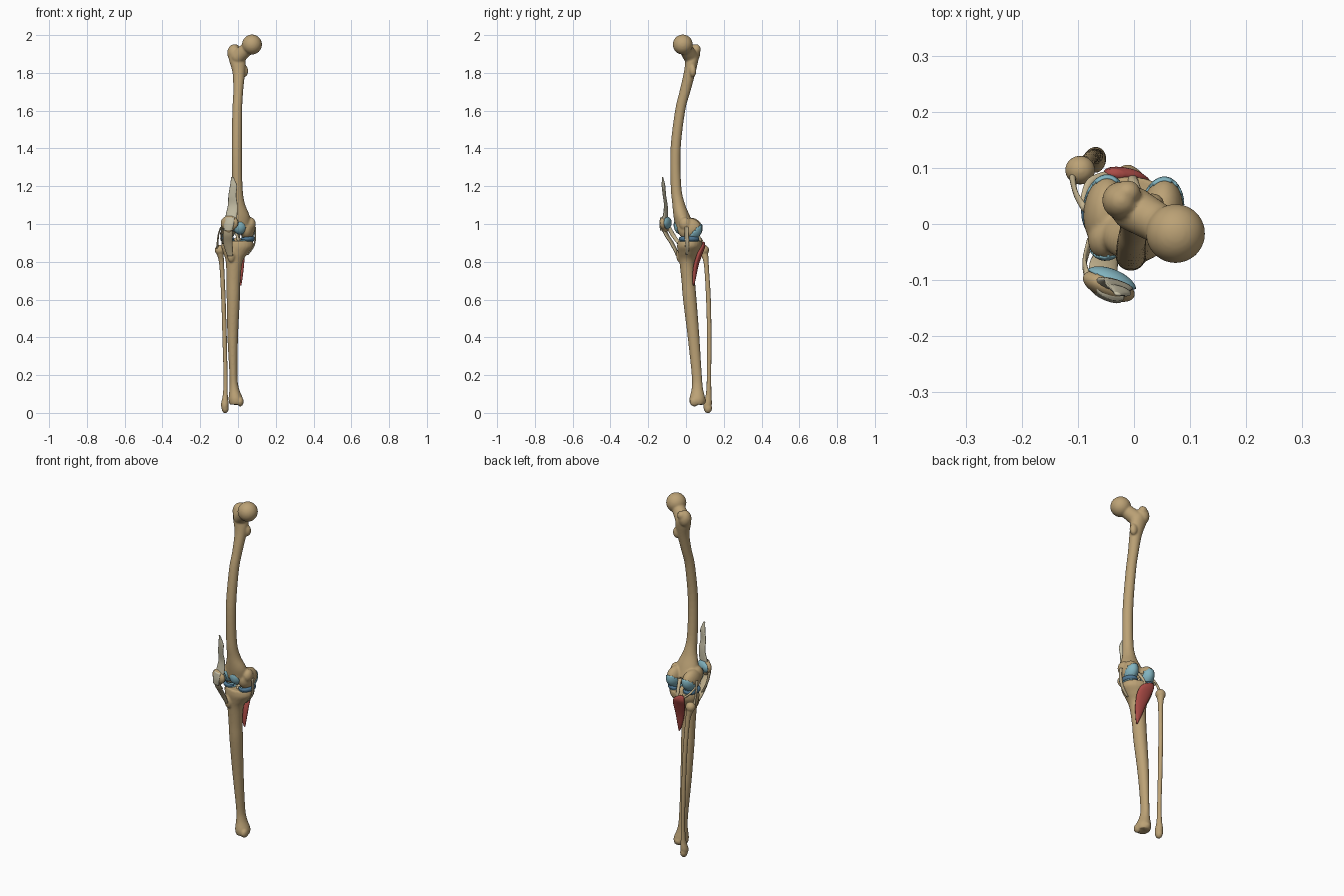
import bpy, bmesh, math
from mathutils import Vector, Matrix


def material(name, rgb):
    m = bpy.data.materials.new(name)
    m.diffuse_color = (*rgb, 1)
    return m


BONE = material("bone", (0.50, 0.36, 0.18))
CARTILAGE = material("cartilage", (0.22, 0.45, 0.52))
MENISCUS = material("meniscus", (0.08, 0.19, 0.30))
MUSCLE = material("muscle", (0.40, 0.07, 0.06))
LIGAMENT = material("ligament", (0.56, 0.46, 0.28))
TENDON = material("tendon", (0.56, 0.52, 0.38))


def finish(bm, name, mat, voxel=0, smooth=4):
    bmesh.ops.recalc_face_normals(bm, faces=bm.faces)
    me = bpy.data.meshes.new(name)
    bm.to_mesh(me)
    bm.free()
    me.materials.append(mat)
    for p in me.polygons:
        p.use_smooth = True
    ob = bpy.data.objects.new(name, me)
    bpy.context.collection.objects.link(ob)
    if voxel:
        r = ob.modifiers.new("fuse", 'REMESH')
        r.mode, r.voxel_size, r.use_smooth_shade = 'VOXEL', voxel, True
        s = ob.modifiers.new("soften", 'SMOOTH')
        s.factor, s.iterations = 0.5, smooth
    return ob


def spline(a, b, c, d, t):
    return [0.5 * (2*q + (r-p)*t + (2*p-5*q+4*r-s)*t*t + (3*q-p-3*r+s)*t**3)
            for p, q, r, s in zip(a, b, c, d)]


def loft(bm, rows, angle=0, seg=24, sub=5):
    """Horizontal elliptical rings (x, y, z, rx, ry) joined by a smooth curve."""
    n, rings = len(rows), []
    rot = Matrix.Rotation(math.radians(angle), 3, 'Z')
    for i in range(n - 1):
        for k in range(sub + (i == n - 2)):
            x, y, z, rx, ry = spline(rows[max(i-1, 0)], rows[i], rows[i+1],
                                     rows[min(i+2, n-1)], k / sub)
            rings.append([bm.verts.new(Vector((x, y, z)) + rot @ Vector(
                (rx*math.cos(2*math.pi*j/seg), ry*math.sin(2*math.pi*j/seg), 0)))
                for j in range(seg)])
    for a, b in zip(rings, rings[1:]):
        for j in range(seg):
            bm.faces.new((a[j], a[(j+1) % seg], b[(j+1) % seg], b[j]))
    bm.faces.new(rings[0])
    bm.faces.new(rings[-1])


def blob(bm, c, r, angle=0, tilt=0, seg=24):
    m = (Matrix.Translation(c) @ Matrix.Rotation(math.radians(angle), 4, 'Z')
         @ Matrix.Rotation(math.radians(tilt), 4, 'X') @ Matrix.Diagonal((*r, 1)))
    return bmesh.ops.create_uvsphere(bm, u_segments=seg, v_segments=seg*2//3,
                                     radius=1, matrix=m)['verts']


def chain(bm, a, b, ra, rb, n=9):
    for i in range(n):
        t = i / (n - 1)
        blob(bm, Vector(a).lerp(Vector(b), t), [ra + (rb - ra) * t] * 3)


def strip(name, mat, rows, angle=0):
    bm = bmesh.new()
    loft(bm, rows, angle, seg=16)
    return finish(bm, name, mat)


def cap(name, c, r, direction, limit, angle=0):
    """Thin cartilage shell: the part of an ellipsoid facing one direction."""
    bm = bmesh.new()
    blob(bm, c, r, angle, seg=40)
    d = Vector(direction).normalized()
    drop = [v for v in bm.verts if (v.co - Vector(c)).normalized().dot(d) < limit]
    bmesh.ops.delete(bm, geom=drop, context='VERTS')
    ob = finish(bm, name, CARTILAGE)
    s = ob.modifiers.new("thickness", 'SOLIDIFY')
    s.thickness = 0.006
    return ob


# Thigh bone: bowed shaft, head and neck, trochanters, condyles
LAT, LAT_R = (-0.052, 0.022, 0.978), (0.038, 0.064, 0.056)
MED, MED_R = (0.050, 0.018, 0.974), (0.038, 0.064, 0.058)
bm = bmesh.new()
loft(bm, [(-0.003, -0.005, 0.98, 0.070, 0.05), (0.003, -0.022, 1.04, 0.060, 0.044),
          (0.000, -0.040, 1.11, 0.036, 0.033), (-0.004, -0.053, 1.20, 0.028, 0.028),
          (-0.006, -0.055, 1.40, 0.027, 0.027), (-0.004, -0.031, 1.60, 0.026, 0.027),
          (0.001, -0.006, 1.70, 0.026, 0.029), (0.004, 0.019, 1.80, 0.033, 0.031),
          (-0.004, 0.032, 1.87, 0.044, 0.034), (-0.014, 0.038, 1.91, 0.034, 0.030)])
blob(bm, (0.074, -0.017, 1.950), (0.053, 0.053, 0.053))
chain(bm, (0.000, 0.026, 1.885), (0.066, -0.012, 1.942), 0.040, 0.034)
blob(bm, (-0.022, 0.042, 1.905), (0.035, 0.034, 0.046))
blob(bm, (-0.012, 0.056, 1.925), (0.024, 0.022, 0.026))
blob(bm, (0.033, 0.036, 1.810), (0.021, 0.019, 0.032))
blob(bm, LAT, LAT_R, -6)
blob(bm, MED, MED_R, -6)
blob(bm, (0.066, -0.005, 1.0), (0.028, 0.032, 0.036))
blob(bm, (-0.048, -0.024, 0.995), (0.034, 0.040, 0.046), -15)
blob(bm, (0.010, -0.026, 0.990), (0.036, 0.036, 0.044), -15)
finish(bm, "femur", BONE, 0.005)

# Shin bone: plateau, tuberosity, shaft, ankle end
bm = bmesh.new()
loft(bm, [(-0.011, 0.060, 0.045, 0.034, 0.038), (-0.012, 0.060, 0.075, 0.038, 0.042),
          (-0.020, 0.060, 0.13, 0.025, 0.030), (-0.024, 0.057, 0.20, 0.021, 0.027),
          (-0.028, 0.040, 0.40, 0.028, 0.031), (-0.025, 0.020, 0.60, 0.035, 0.036),
          (-0.024, 0.012, 0.70, 0.037, 0.036), (-0.020, 0.006, 0.80, 0.045, 0.041),
          (-0.012, 0.012, 0.845, 0.066, 0.054), (-0.004, 0.018, 0.88, 0.085, 0.065),
          (-0.004, 0.020, 0.91, 0.084, 0.064)], -6)
blob(bm, (0.012, 0.045, 0.060), (0.018, 0.026, 0.026))
blob(bm, (-0.012, 0.080, 0.065), (0.026, 0.026, 0.024))
blob(bm, (-0.036, -0.034, 0.835), (0.022, 0.018, 0.038))
for x in (-0.012, 0.008):
    blob(bm, (x, 0.022, 0.912), (0.010, 0.016, 0.018))
finish(bm, "tibia", BONE, 0.005)

# Outer shin bone
bm = bmesh.new()
loft(bm, [(-0.069, 0.112, 0.012, 0.014, 0.016), (-0.070, 0.114, 0.045, 0.020, 0.023),
          (-0.067, 0.120, 0.10, 0.013, 0.015), (-0.066, 0.122, 0.20, 0.011, 0.012),
          (-0.071, 0.123, 0.40, 0.012, 0.012), (-0.077, 0.119, 0.60, 0.012, 0.013),
          (-0.086, 0.108, 0.78, 0.013, 0.013), (-0.094, 0.098, 0.84, 0.018, 0.020),
          (-0.096, 0.095, 0.865, 0.020, 0.022)])
blob(bm, (-0.096, 0.096, 0.862), (0.027, 0.026, 0.027))
blob(bm, (-0.068, 0.116, 0.026), (0.019, 0.022, 0.028))
finish(bm, "fibula", BONE, 0.004)

# Kneecap with cartilage behind it
bm = bmesh.new()
blob(bm, (-0.045, -0.111, 1.005), (0.050, 0.023, 0.040), -22)
blob(bm, (-0.049, -0.112, 0.978), (0.028, 0.018, 0.026), -22)
finish(bm, "patella", BONE, 0.004)
cap("patella_cartilage", (-0.042, -0.105, 1.006), (0.049, 0.025, 0.034),
    (0.38, 0.92, 0), 0.12, -22)

# Cartilage on the thigh bone
for side, c, r in (("lateral", LAT, LAT_R), ("medial", MED, MED_R)):
    cap(side + "_condyle_cartilage", c, [k + 0.003 for k in r],
        (0, 0.75, -0.66), 0.42, -6)
cap("lateral_groove_cartilage", (-0.048, -0.024, 0.995), (0.036, 0.042, 0.048),
    (0.1, -0.9, -0.4), 0.45, -15)
cap("medial_groove_cartilage", (0.010, -0.026, 0.990), (0.038, 0.038, 0.046),
    (-0.1, -0.9, -0.4), 0.45, -15)

# Plateau cartilage pads and C-shaped menisci
for side, x, y, face in (("lateral", -0.050, 0.022, 180), ("medial", 0.045, 0.016, 0)):
    bm = bmesh.new()
    blob(bm, (x, y, 0.911), (0.037, 0.050, 0.010), -6)
    finish(bm, side + "_plateau_cartilage", CARTILAGE)
    bm = bmesh.new()
    for i in range(41):
        a = math.radians(face - 140 + i * 7)
        k = 0.5 + 0.5 * math.sin(math.pi * i / 40)
        blob(bm, (x + 0.034*math.cos(a), y + 0.046*math.sin(a), 0.922),
             (0.011*k, 0.011*k, 0.013*k), seg=12)
    finish(bm, side + "_meniscus", MENISCUS, 0.003, 2)

# Tendon above the kneecap and ligament below it
strip("quadriceps_tendon", TENDON,
      [(-0.040, -0.112, 1.015, 0.032, 0.014), (-0.034, -0.108, 1.05, 0.032, 0.010),
       (-0.028, -0.107, 1.10, 0.027, 0.006), (-0.030, -0.114, 1.15, 0.022, 0.006),
       (-0.024, -0.119, 1.20, 0.020, 0.008), (-0.027, -0.122, 1.23, 0.012, 0.005),
       (-0.030, -0.125, 1.25, 0.006, 0.003)], -18)
strip("patella_fascia", TENDON,
      [(-0.053, -0.124, 0.965, 0.024, 0.009), (-0.048, -0.128, 1.00, 0.028, 0.009),
       (-0.042, -0.122, 1.035, 0.026, 0.012)], -22)
strip("patellar_ligament", LIGAMENT,
      [(-0.050, -0.118, 0.975, 0.025, 0.009), (-0.054, -0.102, 0.94, 0.027, 0.010),
       (-0.054, -0.076, 0.90, 0.026, 0.010), (-0.048, -0.056, 0.86, 0.021, 0.009),
       (-0.042, -0.046, 0.83, 0.015, 0.005)], -18)

# Side bands of the kneecap
strip("lateral_retinaculum", LIGAMENT,
      [(-0.084, -0.092, 0.985, 0.005, 0.012), (-0.088, -0.068, 0.94, 0.004, 0.013),
       (-0.080, -0.035, 0.895, 0.005, 0.012)])

# Collateral and cruciate ligaments
strip("lateral_collateral_ligament", LIGAMENT,
      [(-0.090, 0.030, 0.985, 0.005, 0.008), (-0.104, 0.055, 0.94, 0.004, 0.008),
       (-0.110, 0.085, 0.87, 0.006, 0.009)])
strip("medial_collateral_ligament", LIGAMENT,
      [(0.090, 0.003, 0.985, 0.005, 0.010), (0.092, 0.004, 0.93, 0.004, 0.011),
       (0.082, 0.006, 0.88, 0.004, 0.010), (0.050, 0.006, 0.835, 0.004, 0.007)])
strip("anterior_cruciate_ligament", LIGAMENT,
      [(0.004, -0.005, 0.91, 0.009, 0.010), (-0.006, 0.025, 0.94, 0.007, 0.008),
       (-0.018, 0.050, 0.975, 0.008, 0.010)])
strip("posterior_cruciate_ligament", LIGAMENT,
      [(-0.004, 0.082, 0.885, 0.010, 0.006), (0.000, 0.072, 0.925, 0.009, 0.008),
       (0.010, 0.040, 0.975, 0.010, 0.010)])

# Triangular muscle behind the knee, with its tendon to the outer condyle
strip("popliteus_muscle", MUSCLE,
      [(0.014, 0.040, 0.675, 0.004, 0.004), (0.008, 0.044, 0.72, 0.017, 0.010),
       (0.002, 0.053, 0.78, 0.030, 0.013), (-0.006, 0.072, 0.84, 0.040, 0.014),
       (-0.018, 0.088, 0.88, 0.036, 0.013), (-0.036, 0.090, 0.905, 0.016, 0.008)], -8)
strip("popliteus_tendon", LIGAMENT,
      [(-0.042, 0.090, 0.895, 0.010, 0.006), (-0.078, 0.076, 0.925, 0.007, 0.006),
       (-0.092, 0.038, 0.955, 0.005, 0.007)])
